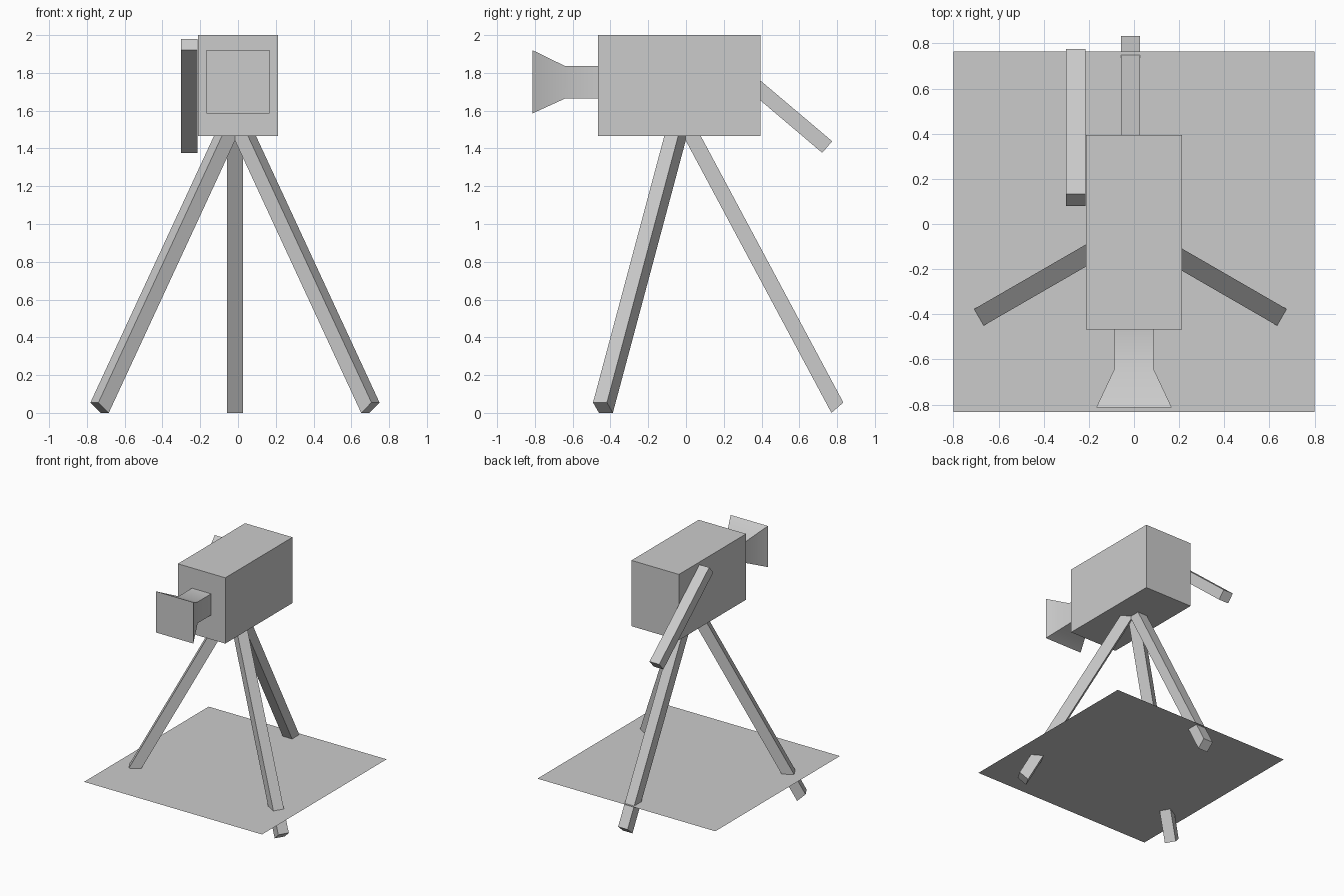
import bpy, bmesh, math
from mathutils import Matrix, Vector

cube = bpy.data.objects.get("Cube")
if cube:
    bpy.data.objects.remove(cube, do_unlink=True)

grey = bpy.data.materials.new("light grey")
grey.use_nodes = True
colour = (0.6, 0.6, 0.6, 1)
grey.diffuse_color = colour
grey.node_tree.nodes["Principled BSDF"].inputs["Base Color"].default_value = colour


def add_object(name, bm):
    bmesh.ops.recalc_face_normals(bm, faces=bm.faces)
    mesh = bpy.data.meshes.new(name)
    bm.to_mesh(mesh)
    bm.free()
    mesh.materials.append(grey)
    obj = bpy.data.objects.new(name, mesh)
    bpy.context.collection.objects.link(obj)
    return obj


def loft(name, rings):
    """Join rings of points with quads and cap both ends."""
    bm = bmesh.new()
    loops = [[bm.verts.new(p) for p in ring] for ring in rings]
    for a, b in zip(loops, loops[1:]):
        for i in range(len(a)):
            j = (i + 1) % len(a)
            bm.faces.new((a[i], a[j], b[j], b[i]))
    bm.faces.new(loops[0])
    bm.faces.new(loops[-1])
    return add_object(name, bm)


def bar(name, profile, width, matrix):
    """Extrude a side profile (y, z) across x, then place it."""
    return loft(name, [[matrix @ Vector((x, y, z)) for y, z in profile]
                       for x in (-width / 2, width / 2)])


def rectangle(y, half_x, half_z, z):
    return [(-half_x, y, z - half_z), (half_x, y, z - half_z),
            (half_x, y, z + half_z), (-half_x, y, z + half_z)]


# Camera body
loft("camera_body", [rectangle(y, 0.213, 0.267, 1.733) for y in (-0.467, 0.395)])

# Square lens tube with flared hood
lens = loft("lens_hood", [rectangle(-0.467, 0.086, 0.086, 1.75),
                          rectangle(-0.64, 0.086, 0.086, 1.75),
                          rectangle(-0.812, 0.167, 0.167, 1.753)])
bpy.ops.object.select_all(action='DESELECT')
lens.select_set(True)
bpy.context.view_layer.objects.active = lens
bpy.ops.object.shade_smooth_by_angle(angle=math.radians(30))

# Slanted handle on the right side
bar("handle", [(0.08, 1.92), (0.133, 1.98), (0.774, 1.438), (0.721, 1.377)],
    0.087, Matrix.Translation((-0.258, 0, 0)))

# Tripod legs, spread evenly round a centre
slope = 0.535
rise = 1.5
leg_profile = [(0.796, 0), (0.859, 0.055),
               (0.859 - slope * rise, 0.055 + rise), (0.796 - slope * rise, rise)]
centre = Matrix.Translation((-0.016, -0.026, 0))
for name, turn in (("rear_leg", 0), ("front_right_leg", 120), ("front_left_leg", -120)):
    bar(name, leg_profile, 0.085, centre @ Matrix.Rotation(math.radians(turn), 4, 'Z'))

# Thin ground sheet that the legs pass through
bm = bmesh.new()
bmesh.ops.create_grid(bm, x_segments=1, y_segments=1, size=0.799,
                      matrix=Matrix.Translation((0, -0.034, 0.213)))
add_object("ground_sheet", bm)
